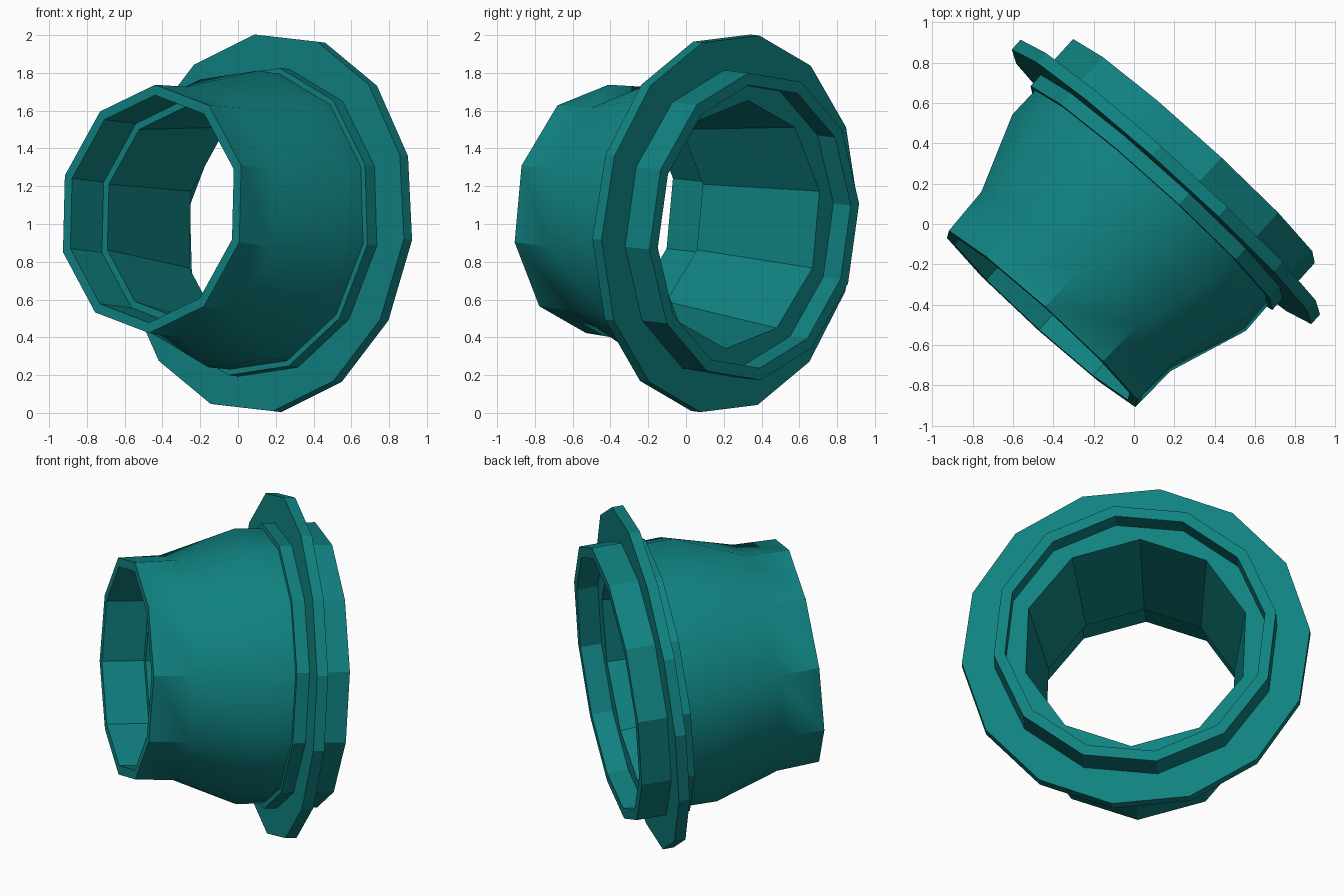
import bpy, bmesh, math
from mathutils import Vector

cube = bpy.data.objects.get("Cube")
if cube:
    bpy.data.objects.remove(cube, do_unlink=True)

# Teal material
teal = bpy.data.materials.new("teal")
teal.use_nodes = True
color = (0.005, 0.225, 0.22, 1.0)
teal.diffuse_color = color
teal.node_tree.nodes["Principled BSDF"].inputs["Base Color"].default_value = color

# Slanted axis: START is the centre of the small mouth, AXIS points to the wide end
START = Vector((-0.455, -0.47, 1.08))
AXIS = Vector((0.668, 0.739, -0.083)).normalized()
SIDE = Vector((AXIS.y, -AXIS.x, 0)).normalized()
UP = SIDE.cross(AXIS)
PHASE = {10: -2.4, 12: 8.5, 14: -8.0}   # turn of each polygon, in degrees


def add_loop(bm, t, radius, sides):
    """Regular polygon across the axis at distance t."""
    verts = []
    for i in range(sides):
        a = math.radians(PHASE[sides] + 360 * i / sides)
        verts.append(bm.verts.new(
            START + AXIS * t + (SIDE * math.sin(a) + UP * math.cos(a)) * radius))
    return verts


def join(bm, a, b):
    """Skin two polygons: quads if the counts match, otherwise zipped triangles."""
    na, nb = len(a), len(b)
    if na == nb:
        for i in range(na):
            k = (i + 1) % na
            bm.faces.new((a[i], a[k], b[k], b[i]))
        return
    i = j = 0
    while i < na or j < nb:
        next_a = PHASE[na] + 360 * (i + 1) / na
        next_b = PHASE[nb] + 360 * (j + 1) / nb
        if j >= nb or (i < na and next_a < next_b):
            bm.faces.new((a[i % na], a[(i + 1) % na], b[j % nb]))
            i += 1
        else:
            bm.faces.new((a[i % na], b[(j + 1) % nb], b[j % nb]))
            j += 1


def ring_part(name, profile, smooth_angle):
    """Closed ring from a profile of (distance, radius, sides)."""
    bm = bmesh.new()
    loops = [add_loop(bm, *p) for p in profile]
    for k, loop in enumerate(loops):
        join(bm, loop, loops[(k + 1) % len(loops)])
    bmesh.ops.recalc_face_normals(bm, faces=bm.faces)
    mesh = bpy.data.meshes.new(name)
    bm.to_mesh(mesh)
    bm.free()
    mesh.materials.append(teal)
    obj = bpy.data.objects.new(name, mesh)
    bpy.context.collection.objects.link(obj)
    if smooth_angle:
        bpy.ops.object.select_all(action='DESELECT')
        obj.select_set(True)
        bpy.context.view_layer.objects.active = obj
        bpy.ops.object.shade_smooth_by_angle(angle=math.radians(smooth_angle))
    return obj


# Flared tube: narrow mouth, wide end, stepped bore
ring_part("flared_tube", [
    (0.00, 0.66, 10), (0.25, 0.67, 10), (0.645, 0.797, 12), (1.00, 0.79, 12),
    (1.00, 0.66, 10), (0.25, 0.565, 10), (0.25, 0.605, 10), (0.00, 0.605, 10),
], 32)

# Collar around the wide end, standing proud as a rim
ring_part("collar", [
    (0.81, 0.825, 12), (1.125, 0.825, 12), (1.125, 0.76, 12), (0.81, 0.76, 12),
], 0)

# Broad mounting flange
ring_part("flange", [
    (0.885, 1.01, 14), (0.95, 1.01, 14), (0.95, 0.78, 14), (0.885, 0.78, 14),
], 0)
